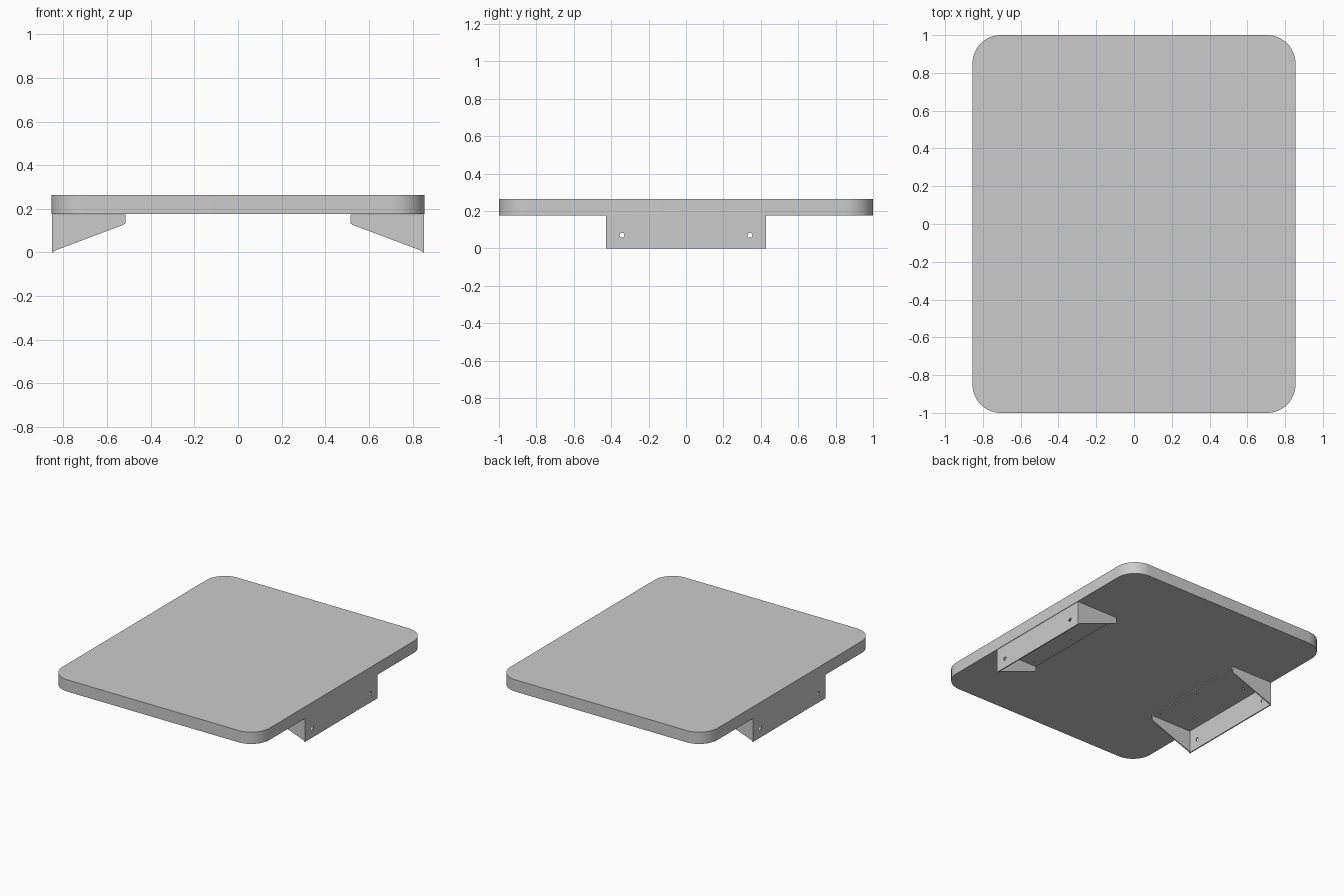
import bpy, bmesh
from math import sin, cos, pi, radians
from mathutils import Matrix

if "Cube" in bpy.data.objects:
    bpy.data.objects.remove(bpy.data.objects["Cube"])

T = 0.008          # sheet thickness
X, Y, Z = 0.853, 0.427, 0.175   # bracket outer face, half width, top


def circle(cx, cy, r, n=20):
    return [(cx + r * cos(2 * pi * i / n), cy + r * sin(2 * pi * i / n)) for i in range(n)]


def plate(name, outlines, thick, matrix):
    """Flat plate from a 2D outline; further outlines become holes."""
    cu = bpy.data.curves.new(name, 'CURVE')
    cu.dimensions, cu.fill_mode, cu.extrude = '2D', 'BOTH', thick / 2
    for pts in outlines:
        s = cu.splines.new('POLY')
        s.points.add(len(pts) - 1)
        for p, (u, v) in zip(s.points, pts):
            p.co = (u, v, 0, 1)
        s.use_cyclic_u = True
    ob = bpy.data.objects.new(name, cu)
    bpy.context.collection.objects.link(ob)
    bpy.ops.object.select_all(action='DESELECT')
    ob.select_set(True)
    bpy.context.view_layer.objects.active = ob
    bpy.ops.object.convert(target='MESH')
    ob = bpy.context.view_layer.objects.active
    ob.name = name
    bm = bmesh.new()
    bm.from_mesh(ob.data)
    bm.transform(matrix)
    bmesh.ops.remove_doubles(bm, verts=bm.verts, dist=1e-5)
    bmesh.ops.recalc_face_normals(bm, faces=bm.faces)
    bm.to_mesh(ob.data)
    bm.free()
    bpy.ops.object.shade_smooth_by_angle(angle=radians(30))
    return ob


def frame(u, v, n, o):
    return Matrix((u, v, n)).transposed().to_4x4() if o is None else \
        Matrix.Translation(o) @ Matrix((u, v, n)).transposed().to_4x4()


# Board with rounded corners
R, N = 0.15, 12
outline = []
for k, (sx, sy) in enumerate([(1, 1), (-1, 1), (-1, -1), (1, -1)]):
    for i in range(N + 1):
        a = (k + i / N) * pi / 2
        outline.append((sx * (0.855 - R) + R * cos(a), sy * (1 - R) + R * sin(a)))
plate("board", [outline], 0.088, Matrix.Translation((0, 0, 0.2205)))

# Sheet metal brackets, one on each side
for side, s in (("right", 1), ("left", -1)):
    # Upright outer plate with two screw holes
    rect = [(-Y, 0), (Y, 0), (Y, Z), (-Y, Z)]
    plate(f"{side}_bracket_upright",
          [rect, circle(-0.342, 0.07, 0.013), circle(0.342, 0.07, 0.013)], T,
          frame((0, 1, 0), (0, 0, 1), (1, 0, 0), (s * (X - T / 2), 0, 0)))
    # Top flange against the board with five screw holes
    x0, x1 = s * 0.515, s * (X - T)
    rect = [(x0, -Y), (x1, -Y), (x1, Y), (x0, Y)]
    holes = [circle(s * x, y, 0.008) for x, y in
             ((0.56, 0), (0.56, 0.38), (0.56, -0.38), (0.75, 0.255), (0.75, -0.255))]
    plate(f"{side}_bracket_flange", [rect] + holes, T, Matrix.Translation((0, 0, Z - T / 2)))
    # Tapered gussets at both ends
    prof = [(0.846, 0.006), (0.527, 0.126), (0.519, 0.131), (0.515, 0.139),
            (0.515, Z - T), (0.846, Z - T)]
    for end, e in (("back", 1), ("front", -1)):
        plate(f"{side}_bracket_{end}_gusset", [[(s * u, v) for u, v in prof]], T,
              frame((1, 0, 0), (0, 0, 1), (0, -1, 0), (0, e * (Y - T / 2), 0)))
